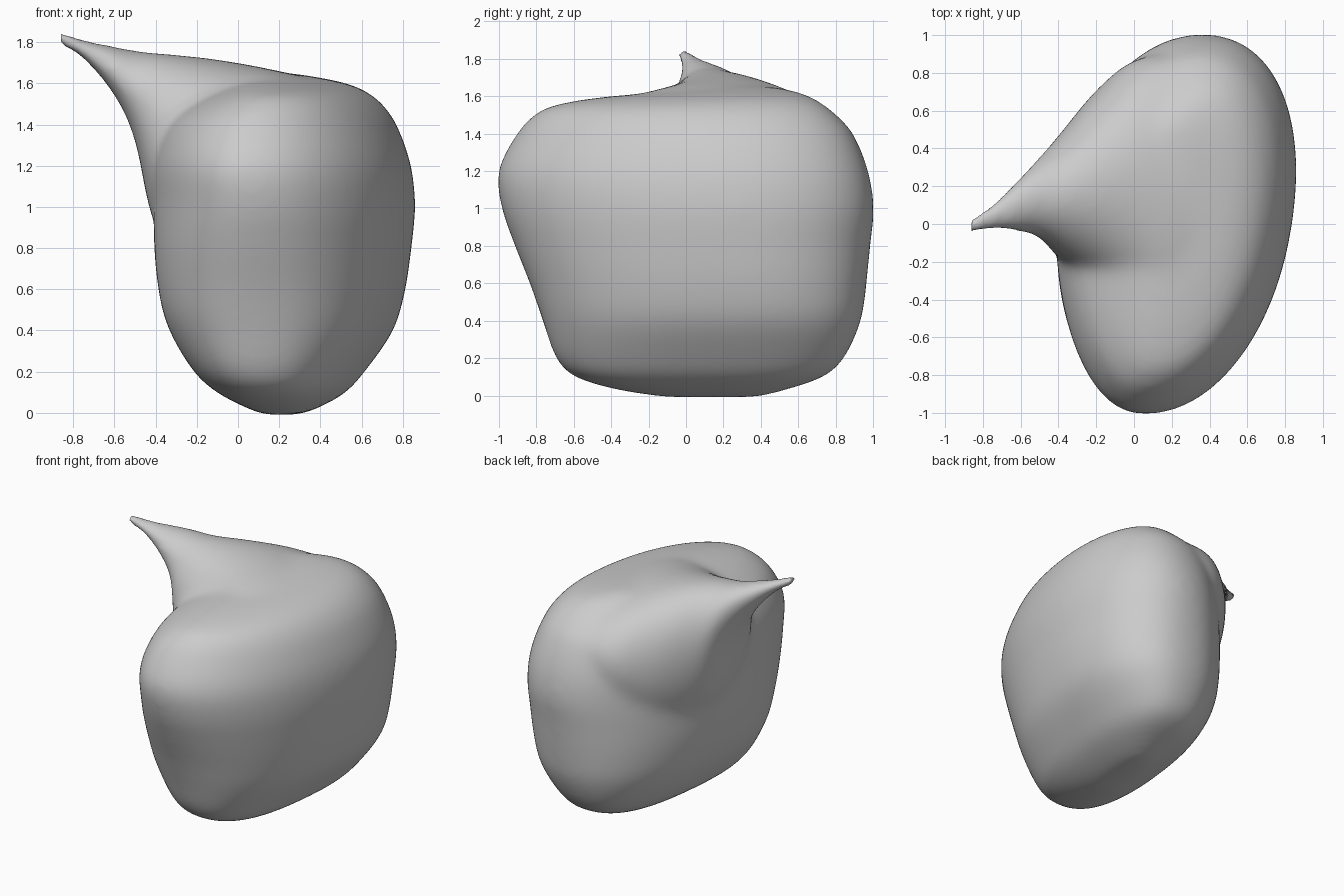
import bpy
import bmesh
from math import cos, sin, pi, sqrt, copysign
from mathutils import Vector

cube = bpy.data.objects.get("Cube")
if cube:
    bpy.data.objects.remove(cube)

SIDES = 48
STEPS = 5
GROW = 0.007  # makes up for the shrinkage of the softening


def smooth_rows(rows):
    """Fill in a smooth curve between the measured sections."""
    result = []
    for i in range(len(rows) - 1):
        before, start = rows[max(i - 1, 0)], rows[i]
        end, after = rows[i + 1], rows[min(i + 2, len(rows) - 1)]
        for step in range(STEPS):
            t = step / STEPS
            result.append([
                b + t * (c - a) / 2
                + t * t * (a - 2.5 * b + 2 * c - d / 2)
                + t ** 3 * (3 * b - 3 * c + d - a) / 2
                for a, b, c, d in zip(before, start, end, after)])
    return result + [rows[-1]]


def body_point(row, angle):
    """Horizontal oval, boxier near the ground, with its back leaning left."""
    z, y_min, y_max, x_min, x_max = row
    power = min(0.8 + 0.14 * z, 0.94)
    across, along = (copysign(abs(c) ** power, c) for c in (cos(angle), sin(angle)))
    half_y, half_x = (y_max - y_min) / 2 + GROW, (x_max - x_min) / 2 + GROW
    skew = 0.11 + 0.04 * min(z, 1.2)
    width = sqrt(max(half_x ** 2 - (skew * half_y) ** 2, 0.0001))
    # The upper front right corner is flattened
    cut = 0.14 * min(max((z - 0.5) / 0.6, 0), 1)
    x = width * across + skew * half_y * along + cut * min(across, 0) * min(along, 0)
    return Vector(((x_min + x_max) / 2 + x, (y_min + y_max) / 2 + half_y * along, z))


def spike_point(row, angle):
    """Upright oval across the spike."""
    x, y_min, y_max, z_min, z_max = row
    return Vector((x,
                   (y_min + y_max) / 2 + (y_max - y_min) / 2 * cos(angle),
                   (z_min + z_max) / 2 + (z_max - z_min) / 2 * sin(angle)))


def add_loft(bm, rows, point):
    """Skin a closed tube over the sections."""
    rings = [[bm.verts.new(point(row, 2 * pi * i / SIDES)) for i in range(SIDES)]
             for row in smooth_rows(rows)]
    faces = [bm.faces.new(rings[0]), bm.faces.new(rings[-1])]
    for lower, upper in zip(rings, rings[1:]):
        for i in range(SIDES):
            j = (i + 1) % SIDES
            faces.append(bm.faces.new((lower[i], lower[j], upper[j], upper[i])))
    bmesh.ops.recalc_face_normals(bm, faces=faces)


# Body sections: height, front, back, right, left
body_rows = [
    (-.01, -.1, .38, .13, .29),
    (.03, -.36, .53, .04, .39),
    (.1, -.59, .73, -.09, .51),
    (.2, -.69, .84, -.2, .6),
    (.4, -.76, .93, -.32, .74),
    (.6, -.83, .96, -.38, .8),
    (.8, -.91, .98, -.41, .83),
    (1, -.98, 1, -.42, .85),
    (1.2, -1, .97, -.42, .83),
    (1.4, -.9, .89, -.35, .76),
    (1.5, -.81, .8, -.23, .69),
    (1.55, -.71, .74, -.14, .63),
    (1.59, -.49, .68, -.07, .55),
    (1.62, -.18, .61, 0, .43),
    (1.65, .07, .49, .05, .25),
]
# Spike sections: distance across, front, back, bottom, top
spike_rows = [
    (-.86, -.045, .025, 1.79, 1.845),
    (-.75, -.025, .1, 1.72, 1.81),
    (-.6, -.045, .25, 1.54, 1.78),
    (-.5, -.08, .36, 1.32, 1.76),
    (-.4, -.18, .47, .9, 1.75),
    (-.2, -.32, .71, .7, 1.73),
    (0, -.46, .87, .8, 1.7),
    (.2, -.6, .88, 1, 1.66),
    (.4, -.5, .77, 1.1, 1.61),
]

bm = bmesh.new()
add_loft(bm, body_rows, body_point)
add_loft(bm, spike_rows, spike_point)
mesh = bpy.data.meshes.new("pointed_blob")
bm.to_mesh(mesh)
bm.free()
blob = bpy.data.objects.new("pointed_blob", mesh)
bpy.context.collection.objects.link(blob)
bpy.context.view_layer.objects.active = blob
blob.select_set(True)

# Fuse body and spike into one skin
remesh = blob.modifiers.new("fuse", "REMESH")
remesh.mode = "VOXEL"
remesh.voxel_size = 0.02
bpy.ops.object.modifier_apply(modifier="fuse")

# Soften the body strongly and the thin tip only a little
mesh = blob.data
group = blob.vertex_groups.new(name="soft_area")
for v in mesh.vertices:
    group.add([v.index], min(max((v.co.x + 0.8) / 0.4, 0.06), 1), "REPLACE")
soften = blob.modifiers.new("soften", "SMOOTH")
soften.factor = 0.5
soften.iterations = 60
soften.vertex_group = group.name
bpy.ops.object.modifier_apply(modifier="soften")

# Plain grey skin
grey = bpy.data.materials.new("plain_grey")
grey.use_nodes = True
colour = (0.6, 0.6, 0.6, 1)
grey.diffuse_color = colour
grey.node_tree.nodes["Principled BSDF"].inputs["Base Color"].default_value = colour
mesh.materials.clear()
mesh.materials.append(grey)
mesh.polygons.foreach_set("material_index", [0] * len(mesh.polygons))
mesh.shade_smooth()
